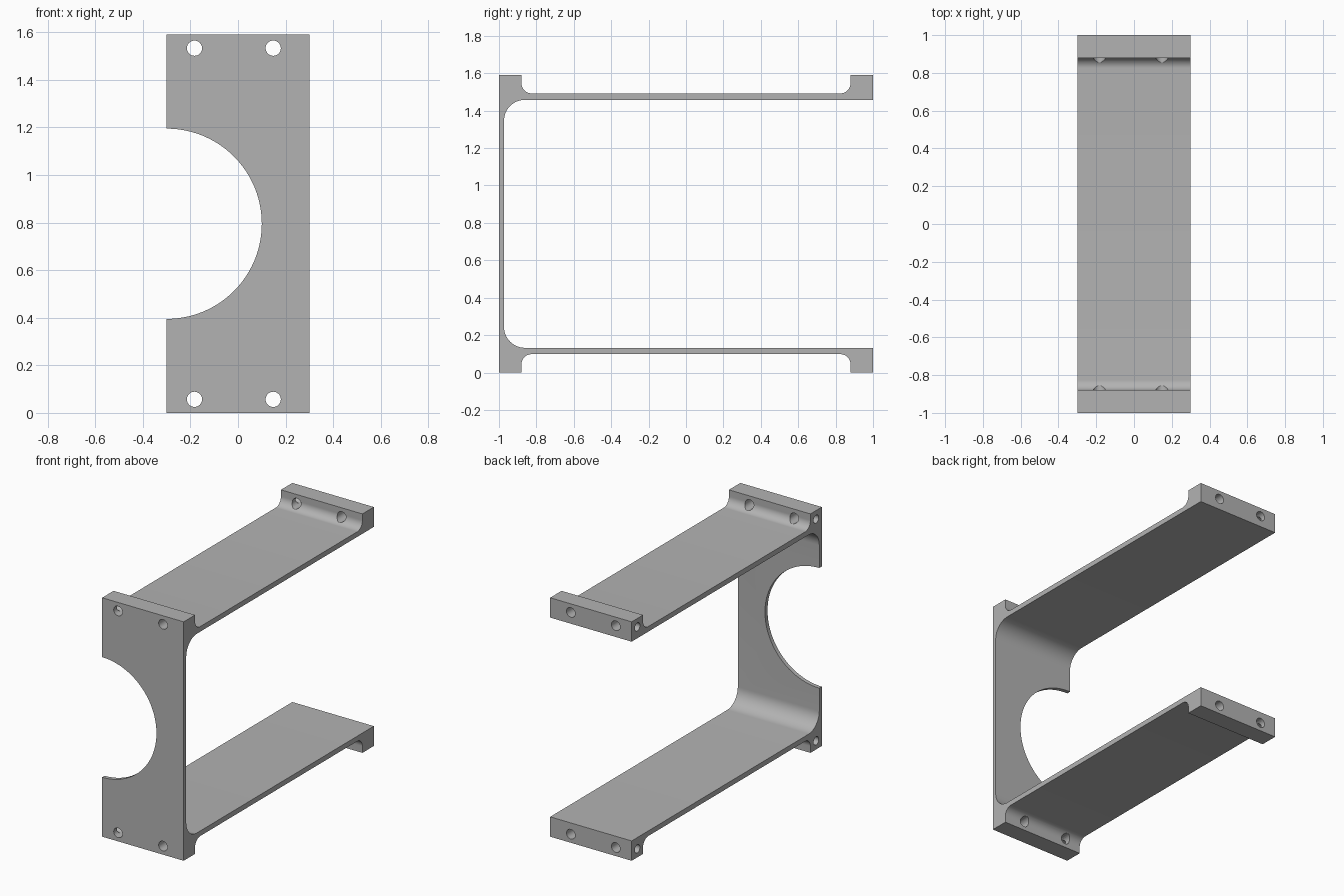
import bpy, bmesh, math
from mathutils import Matrix, Vector

cube = bpy.data.objects.get("Cube")
if cube:
    bpy.data.objects.remove(cube, do_unlink=True)

HALF_W, HEIGHT = 0.3, 1.59
MID = HEIGHT / 2
PLATE_Y = -0.973            # inner face of the thin front plate
LIP_Y = 0.88                # inner face of the thick end lips
SHELF_IN, SHELF_OUT = 0.132, 0.098
R_IN, R_OUT = 0.112, 0.055

grey = bpy.data.materials.new("plain_grey")
grey.use_nodes = True
colour = (0.45, 0.45, 0.45, 1)
grey.diffuse_color = colour
grey.node_tree.nodes["Principled BSDF"].inputs["Base Color"].default_value = colour


def arc(cy, cz, r, start, end, steps=14):
    """Points of a circular fillet, angles in degrees."""
    angles = [math.radians(start + (end - start) * i / steps) for i in range(steps + 1)]
    return [(cy + r * math.cos(a), cz + r * math.sin(a)) for a in angles]


# Lower half of the side profile, from the plate's outer face round to its inner face
fillet_z = SHELF_OUT - R_OUT
lower = [(-1, 0), (-LIP_Y, 0)]
lower += arc(-LIP_Y + R_OUT, fillet_z, R_OUT, 180, 90)
lower += arc(LIP_Y - R_OUT, fillet_z, R_OUT, 90, 0)
lower += [(LIP_Y, 0), (1, 0), (1, SHELF_IN)]
lower += arc(PLATE_Y + R_IN, SHELF_IN + R_IN, R_IN, 270, 180)
upper = [(y, HEIGHT - z) for y, z in reversed(lower)]

# Bracket body: mirrored profile extruded across the width
bm = bmesh.new()
face = bm.faces.new([bm.verts.new((-HALF_W, y, z)) for y, z in lower + upper])
extruded = bmesh.ops.extrude_face_region(bm, geom=[face])["geom"]
verts = [g for g in extruded if isinstance(g, bmesh.types.BMVert)]
bmesh.ops.translate(bm, verts=verts, vec=(2 * HALF_W, 0, 0))
bmesh.ops.recalc_face_normals(bm, faces=bm.faces)
mesh = bpy.data.meshes.new("bracket")
bm.to_mesh(mesh)
bm.free()
bracket = bpy.data.objects.new("bracket", mesh)
bpy.context.collection.objects.link(bracket)
mesh.materials.append(grey)


def cut(centre, radius, length, axis, sides=32):
    """Drill a round hole through the bracket along the given axis."""
    turn = Vector((0, 0, 1)).rotation_difference(Vector(axis)).to_matrix().to_4x4()
    tool = bmesh.new()
    bmesh.ops.create_cone(tool, cap_ends=True, segments=sides, radius1=radius,
                          radius2=radius, depth=length,
                          matrix=Matrix.Translation(centre) @ turn)
    tool_mesh = bpy.data.meshes.new("hole_cutter")
    tool.to_mesh(tool_mesh)
    tool.free()
    tool_mesh.materials.append(grey)
    cutter = bpy.data.objects.new("hole_cutter", tool_mesh)
    cutter.hide_render = True
    bpy.context.collection.objects.link(cutter)
    mod = bracket.modifiers.new("hole", "BOOLEAN")
    mod.operation, mod.solver, mod.object = "DIFFERENCE", "EXACT", cutter
    bpy.ops.object.modifier_apply(modifier=mod.name)
    bpy.data.objects.remove(cutter, do_unlink=True)


bpy.context.view_layer.objects.active = bracket
bracket.select_set(True)

# Large round cutout in the front plate
cut((-HALF_W, -1, MID), 0.4, 0.2, (0, 1, 0), 96)

# Screw holes through the lips, and one blind hole in the side of each lip
for z in (0.057, HEIGHT - 0.057):
    for y in (-0.94, 0.94):
        for x in (-0.183, 0.148):
            cut((x, y, z), 0.032, 0.3, (0, 1, 0))
        cut((-HALF_W, y, z), 0.027, 0.22, (1, 0, 0))

bpy.ops.object.shade_smooth_by_angle(angle=math.radians(30))
